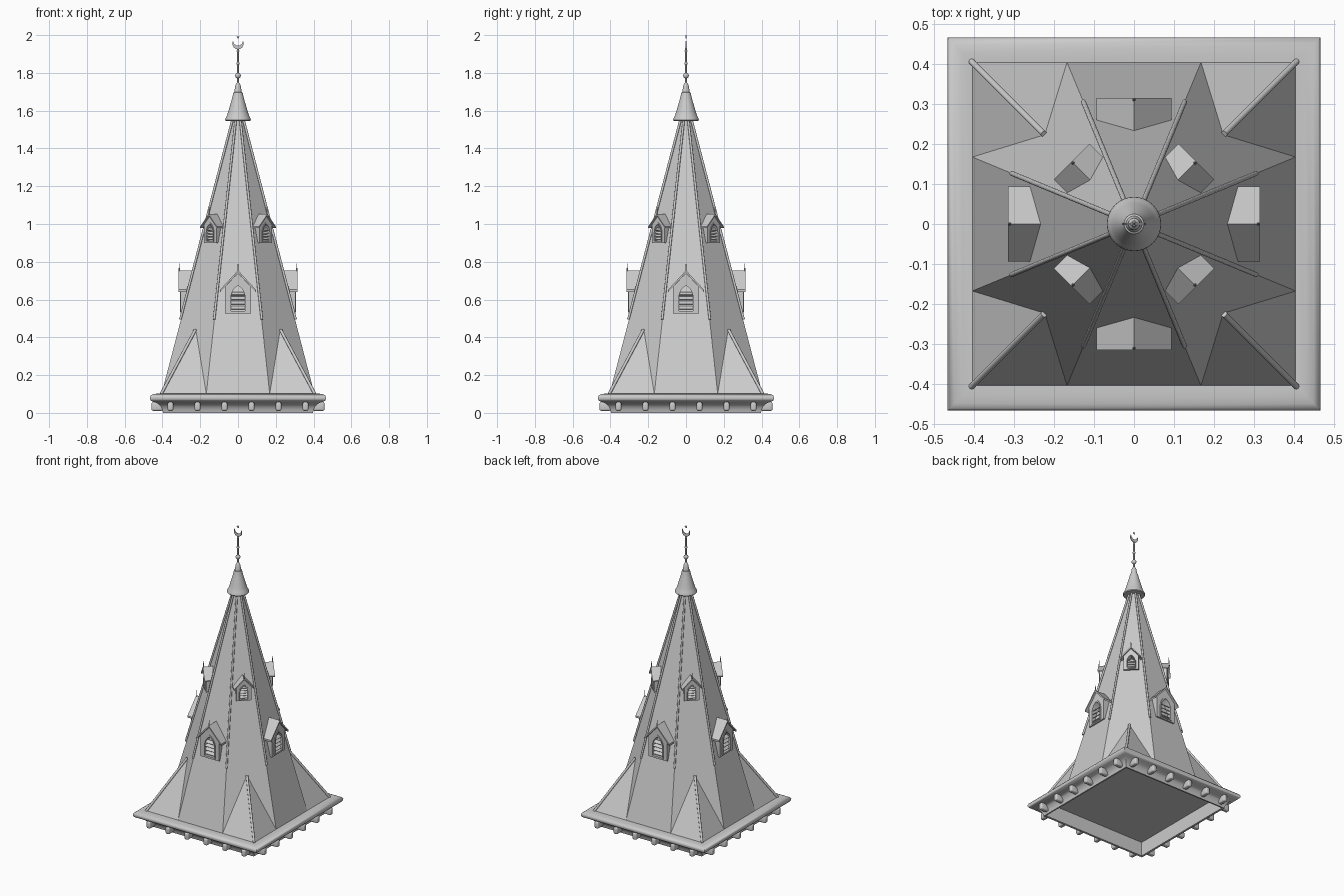
import bpy, bmesh, math
from mathutils import Matrix, Vector

if "Cube" in bpy.data.objects:
    bpy.data.objects.remove(bpy.data.objects["Cube"])

grey = bpy.data.materials.new("slate_grey")
grey.diffuse_color = (0.6, 0.6, 0.6, 1)
grey.use_nodes = True
grey.node_tree.nodes["Principled BSDF"].inputs["Base Color"].default_value = grey.diffuse_color
T = Matrix.Translation


def RZ(a):
    return Matrix.Rotation(a, 4, 'Z')


def add(name, mesh, m=None, smooth=False):
    mesh.materials.clear()
    mesh.materials.append(grey)
    if m is not None:
        mesh.transform(m)
    for f in mesh.polygons:
        f.use_smooth = False
    ob = bpy.data.objects.new(name, mesh)
    bpy.context.collection.objects.link(ob)
    if smooth:
        bpy.ops.object.select_all(action='DESELECT')
        ob.select_set(True)
        bpy.context.view_layer.objects.active = ob
        bpy.ops.object.shade_smooth_by_angle(angle=math.radians(40))
    return ob


def finish(name, bm, m=None, smooth=False):
    bmesh.ops.recalc_face_normals(bm, faces=bm.faces)
    me = bpy.data.meshes.new(name)
    bm.to_mesh(me)
    bm.free()
    return add(name, me, m, smooth)


def loft(name, rings, n, start=0.0, smooth=False):
    """Stack of regular n-sided rings (circumradius, z), capped at both ends."""
    bm = bmesh.new()
    loops = [[bm.verts.new((r * math.cos(start + 2 * math.pi * i / n),
                            r * math.sin(start + 2 * math.pi * i / n), z))
              for i in range(n)] for r, z in rings]
    for a, b in zip(loops, loops[1:]):
        for i in range(n):
            j = (i + 1) % n
            bm.faces.new((a[i], a[j], b[j], b[i]))
    bm.faces.new(loops[0])
    bm.faces.new(loops[-1])
    return finish(name, bm, smooth=smooth)


def prism(name, outlines, y0, y1, m):
    """Outlines in x, z (nested ones become holes), extruded from y0 to y1."""
    cu = bpy.data.curves.new(name, 'CURVE')
    cu.dimensions = '2D'
    cu.fill_mode = 'BOTH'
    cu.extrude = abs(y1 - y0) / 2
    for pts in outlines:
        sp = cu.splines.new('POLY')
        sp.points.add(len(pts) - 1)
        for p, (x, z) in zip(sp.points, pts):
            p.co = (x, z, 0, 1)
        sp.use_cyclic_u = True
    tmp = bpy.data.objects.new(name + "_outline", cu)
    bpy.context.collection.objects.link(tmp)
    dg = bpy.context.evaluated_depsgraph_get()
    me = bpy.data.meshes.new_from_object(tmp.evaluated_get(dg))
    bpy.data.objects.remove(tmp)
    return add(name, me, m @ T((0, (y0 + y1) / 2, 0)) @ Matrix.Rotation(math.pi / 2, 4, 'X'))


def rod(name, a, b, r1, r2=None, n=10):
    a, b = Vector(a), Vector(b)
    d = b - a
    bm = bmesh.new()
    bmesh.ops.create_cone(bm, cap_ends=True, segments=n, radius1=r1,
                          radius2=r1 if r2 is None else r2, depth=d.length)
    m = T((a + b) / 2) @ d.to_track_quat('Z', 'Y').to_matrix().to_4x4()
    return finish(name, bm, m, True)


def box(name, size, m, bevel=0):
    bm = bmesh.new()
    bmesh.ops.create_cube(bm, size=1, matrix=Matrix.Diagonal((*size, 1)))
    if bevel:
        bmesh.ops.bevel(bm, geom=bm.edges[:], offset=bevel, segments=3,
                        profile=0.5, affect='EDGES')
    return finish(name, bm, m, bevel > 0)


# Spire: tapering octagon
BASE, APEX, HALF = 0.1, 1.65, 0.405


def apothem(z):
    return HALF * (APEX - z) / (APEX - BASE)


OCT = 1 / math.cos(math.pi / 8)
loft("spire_roof", [(apothem(z) * OCT, z) for z in (BASE, 1.58)], 8, math.pi / 8)

# Ridge rolls on the octagon edges
for k in range(8):
    a = math.pi / 8 + k * math.pi / 4
    ends = [((apothem(z) * OCT + 0.004) * math.cos(a),
             (apothem(z) * OCT + 0.004) * math.sin(a), z) for z in (0.495, 1.56)]
    rod("ridge_roll", ends[0], ends[1], 0.0065)

# Corner broaches with hip rolls
PEAK = 0.44
p = apothem(PEAK) / math.sqrt(2)
side = HALF * math.tan(math.pi / 8)
for k in range(4):
    m = RZ(k * math.pi / 2)
    bm = bmesh.new()
    c, u, v, t = [bm.verts.new(q) for q in ((HALF, HALF, BASE), (side, HALF, BASE),
                                            (HALF, side, BASE), (p, p, PEAK))]
    for f in ((c, u, t), (c, v, t), (c, u, v), (u, v, t)):
        bm.faces.new(f)
    finish("corner_broach", bm, m)
    rod("hip_roll", m @ Vector((HALF + 0.002, HALF + 0.002, BASE)),
        m @ Vector((p + 0.002, p + 0.002, PEAK)), 0.008)

# Eaves cornice: rounded lip above a cove, open underneath
profile = [(0.385, 0.097), (0.385, 0.002), (0.397, 0), (0.401, 0.018), (0.41, 0.036),
           (0.425, 0.05), (0.447, 0.058),
           (0.46, 0.064), (0.466, 0.073), (0.467, 0.083), (0.462, 0.093),
           (0.45, 0.099), (0.43, 0.102), (0.405, 0.1)]
loft("eaves_cornice", [(h * math.sqrt(2), z) for h, z in profile], 4, math.pi / 4, True)

# Brackets under the cornice
for k in range(4):
    for i in range(6):
        box("eaves_bracket", (0.03, 0.06, 0.046),
            RZ(k * math.pi / 2) @ T(((i - 2.5) * 0.143, -0.428, 0.034)), 0.009)


def arch(w, z0, zs, n=6):
    """Pointed arch outline."""
    right = [(-w + 2 * w * math.cos(a), zs + 2 * w * math.sin(a))
             for a in [i * math.pi / 3 / n for i in range(n + 1)]]
    return [(-w, z0), (w, z0)] + right + [(-x, z) for x, z in reversed(right[:-1])]


def dormer(kind, angle, s, base, front, back, overhang):
    """Gabled, louvred dormer facing -y, then turned by angle."""
    m = RZ(angle) @ T((0, 0, base))

    def sc(pts):
        return [(x * s, z * s) for x, z in pts]
    hole = sc(arch(0.037, 0.015, 0.085))
    wall = sc([(-0.07, 0), (0.07, 0), (0.07, 0.14), (0, 0.216), (-0.07, 0.14)])
    prism(kind + "_dormer_wall", [wall, hole], -front, -back, m)
    prism(kind + "_dormer_window_frame", [sc(arch(0.044, 0.008, 0.085)), hole],
          -front - 0.004, -front + 0.002, m)
    roof = sc([(0, 0.23), (0.094, 0.128), (0.094, 0.116), (0, 0.217),
               (-0.094, 0.116), (-0.094, 0.128)])
    prism(kind + "_dormer_roof", [roof], -overhang, -back, m)
    for i in range(4):
        z = (0.032 + 0.025 * i) * s
        box(kind + "_dormer_louvre", (0.073 * s, 0.024 * s, 0.004 * s),
            m @ T((0, -front + 0.012 * s, z)) @ Matrix.Rotation(0.7, 4, 'X'))
    tip = Vector((0, -overhang + 0.005, 0.222 * s))
    rod(kind + "_dormer_finial", m @ tip, m @ (tip + Vector((0, 0, 0.045))), 0.004, 0.001, 8)


for k in range(4):
    a = k * math.pi / 2
    dormer("lower", a, 1.0, 0.525, 0.304, 0.215, 0.316)
    dormer("upper", a + math.pi / 4, 0.67, 0.9, 0.209, 0.135, 0.221)

# Bell-shaped cap and finial mast
loft("spire_cap", [(0.03, 1.545), (0.064, 1.545), (0.068, 1.55), (0.067, 1.558),
                   (0.06, 1.57), (0.053, 1.59), (0.046, 1.615), (0.037, 1.645),
                   (0.029, 1.675), (0.025, 1.695), (0.02, 1.698), (0.015, 1.73),
                   (0.011, 1.74), (0.005, 1.75)], 32, 0, True)
rod("finial_mast", (0, 0, 1.74), (0, 0, 1.93), 0.005)
for z, r in ((1.785, 0.015), (1.85, 0.009), (1.915, 0.007)):
    bm = bmesh.new()
    bmesh.ops.create_uvsphere(bm, u_segments=16, v_segments=10, radius=r)
    finish("finial_ball", bm, T((0, 0, z)), True)

# Crescent with a small star above
outer = [(0.03 * math.cos(a), 1.955 + 0.03 * math.sin(a))
         for a in [math.radians(150 + 12 * i) for i in range(21)]]
inner = [(0.0255 * math.cos(a), 1.97 + 0.0255 * math.sin(a))
         for a in [math.radians(-10 * i) for i in range(1, 18)]]
prism("crescent", [outer + inner], -0.003, 0.003, Matrix())
star = [(r * math.sin(i * math.pi / 5), 1.99 + r * math.cos(i * math.pi / 5))
        for i, r in enumerate([0.01, 0.004] * 5)]
prism("star", [star], -0.002, 0.002, Matrix())
